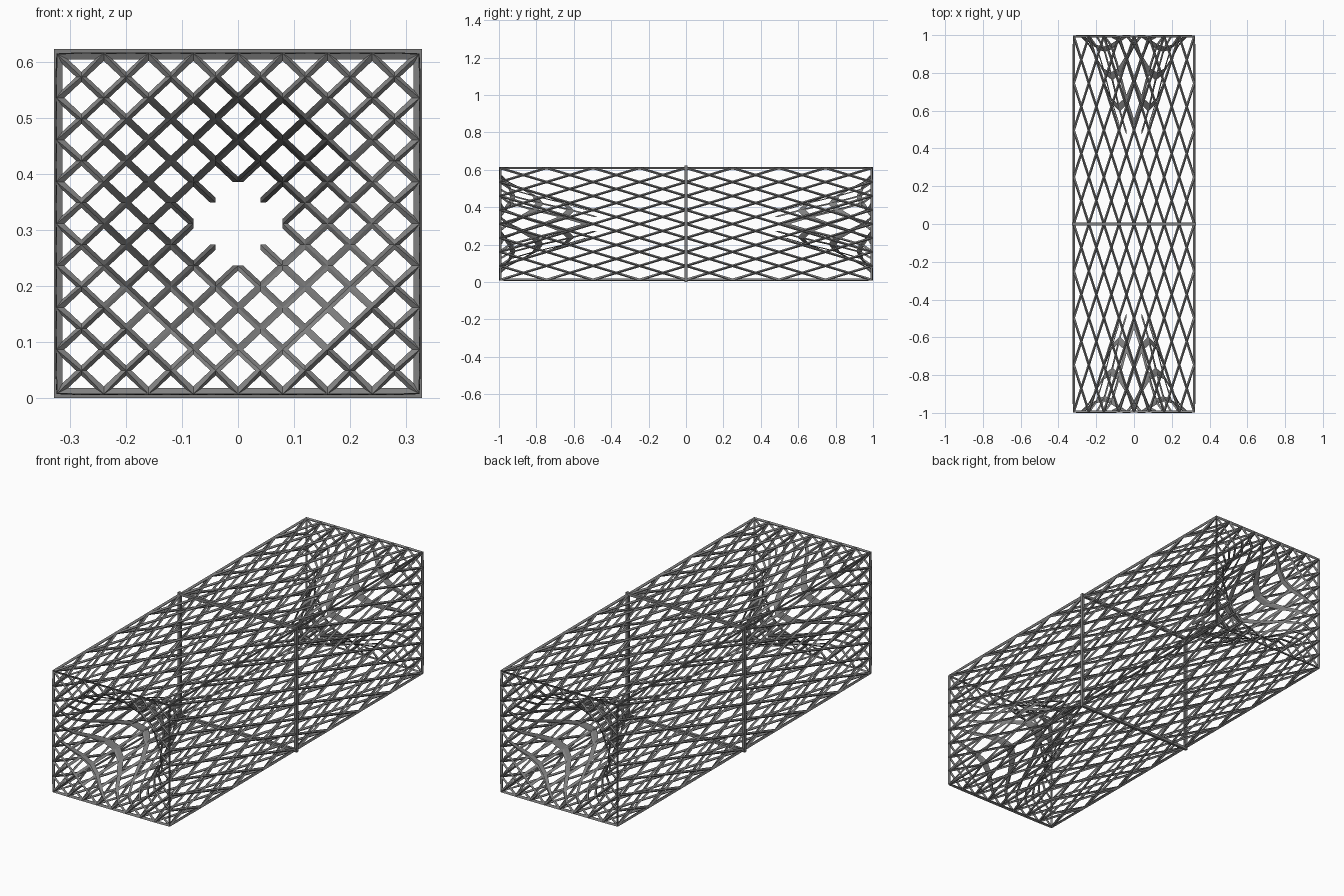
import bpy, bmesh
from math import hypot
from mathutils import Matrix, Vector

if "Cube" in bpy.data.objects:
    bpy.data.objects.remove(bpy.data.objects["Cube"])

HX, HY, HZ, ZC = 0.319, 0.994, 0.299, 0.311   # half sizes and centre height
WIRE = 0.013
DEPTH, REACH = 0.57, 0.9                       # funnel depth and radius

dark = bpy.data.materials.new("dark_metal")
dark.diffuse_color = (0.22, 0.22, 0.22, 1)
dark.use_nodes = True
dark.node_tree.nodes["Principled BSDF"].inputs["Base Color"].default_value = dark.diffuse_color


def add_object(name, bm):
    mesh = bpy.data.meshes.new(name)
    bm.to_mesh(mesh)
    bm.free()
    mesh.materials.append(dark)
    ob = bpy.data.objects.new(name, mesh)
    bpy.context.collection.objects.link(ob)
    return ob


def near(a, b):
    return abs(a - b) < 1e-4


# Cube cut 8 x 8 per side, each cell crossed by two diagonals
bm = bmesh.new()
bmesh.ops.create_cube(bm, size=2)
bmesh.ops.subdivide_edges(bm, edges=bm.edges[:], cuts=7, use_grid_fill=True)
bmesh.ops.poke(bm, faces=bm.faces[:])


# Straight grid lines go, except box edges and the middle line
def is_grid_line(e):
    a, b = e.verts[0].co, e.verts[1].co
    same = [i for i in range(3) if near(a[i], b[i])]
    if len(same) != 2:
        return False
    if all(near(abs(a[i]), 1) for i in same):
        return False
    return not (1 in same and near(a.y, 0))


bmesh.ops.dissolve_edges(bm, edges=[e for e in bm.edges if is_grid_line(e)],
                         use_verts=False)

# Final proportions, then turn the edges into struts
for v in bm.verts:
    v.co = Vector((v.co.x * HX, v.co.y * HY, v.co.z * HZ))
bmesh.ops.recalc_face_normals(bm, faces=bm.faces[:])
bm.normal_update()
bmesh.ops.wireframe(bm, faces=bm.faces[:], thickness=WIRE, offset=0.0,
                    use_replace=True, use_boundary=False, use_even_offset=True)


# Open hole: the innermost struts of both ends are removed
def in_hole(f):
    c = f.calc_center_median()
    return abs(c.y) > HY - 0.02 and abs(c.x / HX) + abs(c.z / HZ) < 0.31


bmesh.ops.delete(bm, geom=[f for f in bm.faces if in_hole(f)], context='FACES')

# Push both end lattices inwards as smooth funnels
for v in bm.verts:
    if abs(v.co.y) > HY - 0.02:
        t = max(0.0, 1 - hypot(v.co.x / HX, v.co.z / HZ) / REACH)
        push = DEPTH * t * t * (3 - 2 * t)
        v.co.y -= push if v.co.y > 0 else -push
    v.co.z += ZC
add_object("lattice_shell", bm)

# Square ring around the middle
bm = bmesh.new()
W = 0.014
OX, OZ = 0.328, 0.311
for s in (-1, 1):
    for loc, size in (((s * (OX - W / 2), 0, ZC), (W, W, 2 * OZ)),
                      ((0, 0, ZC + s * (OZ - W / 2)), (2 * OX - 2 * W, W, W))):
        bmesh.ops.create_cube(bm, size=1, matrix=Matrix.Translation(loc)
                              @ Matrix.Diagonal((*size, 1)))
add_object("middle_ring", bm)
